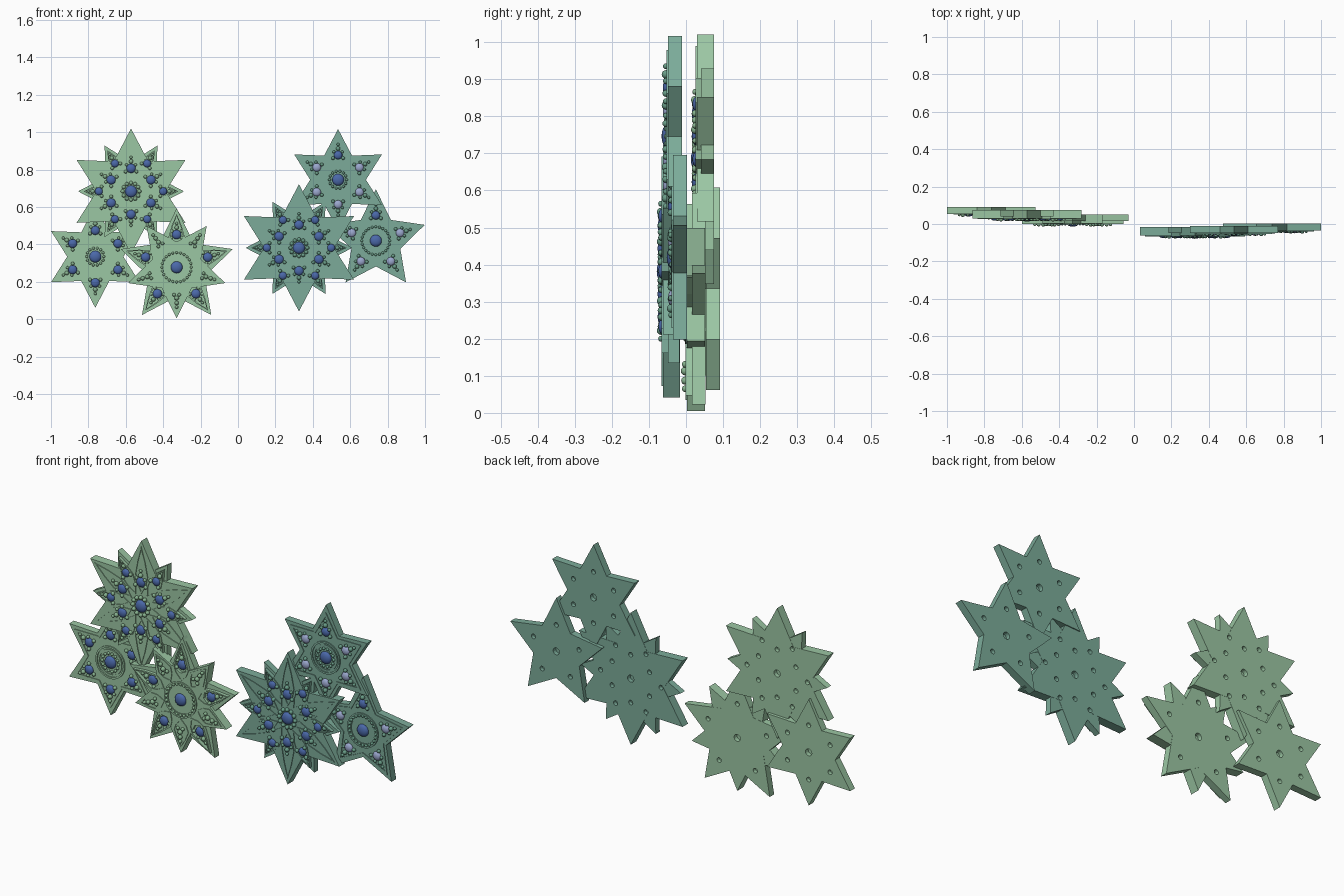
import bpy, bmesh
from math import sin, cos, pi, radians
from mathutils import Matrix, Vector

if "Cube" in bpy.data.objects:
    bpy.data.objects.remove(bpy.data.objects["Cube"])


def material(name, rgb):
    m = bpy.data.materials.new(name)
    m.diffuse_color = (*rgb, 1)
    m.use_nodes = True
    m.node_tree.nodes["Principled BSDF"].inputs["Base Color"].default_value = m.diffuse_color
    return m


LIGHT = material("light_green", (0.33, 0.57, 0.37))
DARK = material("dark_green", (0.20, 0.41, 0.32))
LIGHT_BEAD = material("light_bead", (0.24, 0.44, 0.27))
DARK_BEAD = material("dark_bead", (0.14, 0.33, 0.24))
BLUE = material("blue_gem", (0.07, 0.14, 0.40))
LILAC = material("lilac_gem", (0.33, 0.39, 0.62))


def finish(bm, name, mat, smooth=False):
    bmesh.ops.recalc_face_normals(bm, faces=bm.faces)
    me = bpy.data.meshes.new(name)
    bm.to_mesh(me)
    bm.free()
    me.materials.append(mat)
    for p in me.polygons:
        p.use_smooth = smooth
    ob = bpy.data.objects.new(name, me)
    bpy.context.collection.objects.link(ob)
    return ob


def polar(r, a):
    return (r * cos(a), r * sin(a))


def star_points(n, R, r, start):
    return [polar(R if i % 2 == 0 else r, start + i * pi / n) for i in range(2 * n)]


def circle(r, n=32):
    return [polar(r, 2 * pi * i / n) for i in range(n)]


def loop(bm, c, pts, y):
    return [bm.verts.new((c[0] + u, y, c[1] + v)) for u, v in pts]


def prism(bm, c, pts, y0, y1):
    a, b = loop(bm, c, pts, y0), loop(bm, c, pts, y1)
    bm.faces.new(a)
    bm.faces.new(b[::-1])
    for i in range(len(a)):
        j = (i + 1) % len(a)
        bm.faces.new((a[i], b[i], b[j], a[j]))


def rim(bm, c, outer, inner, y0, y1):
    # closed band between two outlines
    L = [loop(bm, c, outer, y0), loop(bm, c, outer, y1), loop(bm, c, inner, y1), loop(bm, c, inner, y0)]
    n = len(outer)
    for k in range(4):
        p, q = L[k], L[(k + 1) % 4]
        for i in range(n):
            j = (i + 1) % n
            bm.faces.new((p[i], p[j], q[j], q[i]))


def ball(bm, c, uv, y, r, flat=1.0):
    m = Matrix.Translation((c[0] + uv[0], y, c[1] + uv[1])) @ Matrix.Diagonal((1, flat, 1, 1)) @ Matrix.Rotation(pi / 2, 4, 'X')
    bmesh.ops.create_uvsphere(bm, u_segments=14, v_segments=8, radius=r, matrix=m)


def apply_boolean(ob, other, op):
    mod = ob.modifiers.new("cut", 'BOOLEAN')
    mod.object, mod.operation, mod.solver = other, op, 'EXACT'
    bpy.context.view_layer.objects.active = ob
    bpy.ops.object.modifier_apply(modifier=mod.name)
    bpy.data.objects.remove(other)


def along(a, d, side):
    # point at distance d along an arm, shifted sideways
    return (d * cos(a) - side * sin(a), d * sin(a) + side * cos(a))


def ornament(name, c, n, R, front, back, mats, gem_d, gem_r, ring, short=None, lilac=False):
    plate_mat, bead_mat = mats
    ratio = 0.55 if n == 6 else 0.5
    up, step = pi / 2, 2 * pi / n
    layers = [(R, front, up)]
    if short:
        layers.append((short[0], short[1], up + step / 2))
    top = min(l[1] for l in layers)
    reach = ratio * [l[0] for l in layers if l[1] == top][0]

    def surf(layer, d):
        return top if d < reach else layer[1]

    # star plate, one or two overlapping layers
    plate = None
    for i, (Rl, f, s) in enumerate(layers):
        bm = bmesh.new()
        prism(bm, c, star_points(n, Rl, Rl * ratio, s), f, back - 0.001 * i)
        ob = finish(bm, name + "_plate", plate_mat)
        if plate:
            apply_boolean(plate, ob, 'UNION')
        plate = plate or ob

    rims, beads, gems, lilacs, holes = (bmesh.new() for _ in range(5))

    # round holes in the back
    prism(holes, c, circle(0.018, 16), back - 0.022, back + 0.01)

    # centre gem with rings and beads
    ball(gems, c, (0, 0), top - 0.001, 0.032, 0.5)
    if ring:
        rim(rims, c, circle(ring), circle(ring - 0.009), top + 0.002, top - 0.006)
        rim(rims, c, circle(ring - 0.017), circle(ring - 0.022), top + 0.002, top - 0.004)
        m = 24 if n == 5 else 14
        for i in range(m):
            ball(beads, c, polar(ring - 0.013 if n == 5 else 0.046, 2 * pi * i / m), top - 0.003, 0.0075)
    else:
        for i in range(12):
            ball(beads, c, polar(0.045, i * pi / 6), top - 0.004, 0.0105)

    # border following the outline of a single star
    if not short:
        k = R * ratio
        rim(rims, c, star_points(n, R * 0.86, k * 0.90, up), star_points(n, R * 0.78, k * 0.83, up),
            top + 0.002, top - 0.004)

    for li, layer in enumerate(layers):
        Rl = layer[0]
        gd = gem_d[li]
        gr = gem_r[li]
        for i in range(n):
            a = layer[2] + i * step
            # raised leaf-shaped border on each arm
            if short:
                d0 = ring + 0.004 if ring else 0.062
                w = 0.038 if n == 6 else 0.045
                mid = 0.158
                end = Rl - 0.03
                leaf = [(d0, 0), ((d0 + mid) / 2, w * 0.72), (mid, w), ((mid + end) / 2, w * 0.6), (end, 0),
                        ((mid + end) / 2, -w * 0.6), (mid, -w), ((d0 + mid) / 2, -w * 0.72)]
                cm = (d0 + end) / 2
                small = [(cm + (d - cm) * 0.88, s * 0.78) for d, s in leaf]
                rim(rims, c, [along(a, *p) for p in leaf], [along(a, *p) for p in small],
                    layer[1] + 0.002, top - 0.004)
            # arm gem, blue or lilac, and its hole
            if gr:
                target = lilacs if lilac and i else gems
                ball(target, c, polar(gd, a), surf(layer, gd) - 0.001, gr, 0.55)
                u, v = polar(gd, a)
                prism(holes, (c[0] + u, c[1] + v), circle(0.012, 14), back - 0.02, back + 0.01)
            # beads around the gem and towards the tip
            g = gr or 0.012
            spots = [(gd + g + 0.012, 0, 0.0115), (gd + g + 0.034, 0, 0.008),
                     (gd - g * 0.7, g + 0.004, 0.0095), (gd - g * 0.7, -g - 0.004, 0.0095),
                     (gd + g * 0.75, g * 0.8 + 0.004, 0.008), (gd + g * 0.75, -g * 0.8 - 0.004, 0.008)]
            if not gr:
                spots = [(gd, 0, 0.012), (gd + 0.026, 0, 0.011), (gd + 0.048, 0, 0.009),
                         (gd - 0.018, 0.014, 0.009), (gd - 0.018, -0.014, 0.009)]
            for d, s, r in spots:
                ball(beads, c, along(a, d, s), surf(layer, d) - 0.005, r)

    apply_boolean(plate, finish(holes, name + "_holes", plate_mat), 'DIFFERENCE')
    for p in plate.data.polygons:
        p.use_smooth = False
    finish(rims, name + "_raised_rims", plate_mat)
    finish(beads, name + "_beads", bead_mat, True)
    finish(gems, name + "_blue_gems", BLUE, True)
    if lilac:
        finish(lilacs, name + "_lilac_gems", LILAC, True)
    else:
        lilacs.free()


L, D = (LIGHT, LIGHT_BEAD), (DARK, DARK_BEAD)
# light cluster
ornament("upper_left_star", (-0.572, 0.684), 6, 0.336, 0.030, 0.076, L, (0.123, 0.172), (0.025, 0.021), 0,
         short=(0.283, 0.041))
ornament("lower_left_star", (-0.763, 0.335), 6, 0.273, 0.054, 0.092, L, (0.140,), (0.024,), 0.083)
ornament("lower_middle_star", (-0.328, 0.278), 5, 0.315, 0.016, 0.052, L, (0.175, 0.165), (0.025, 0), 0.092,
         short=(0.273, 0.003))
# dark cluster
ornament("large_dark_star", (0.326, 0.382), 6, 0.340, -0.062, -0.016, D, (0.123, 0.172), (0.025, 0.021), 0,
         short=(0.285, -0.049))
ornament("upper_dark_star", (0.535, 0.746), 6, 0.271, -0.049, -0.011, D, (0.132,), (0.023,), 0.083, lilac=True)
ornament("right_dark_star", (0.737, 0.420), 5, 0.275, -0.035, 0.003, D, (0.136,), (0.023,), 0.088, lilac=True)
